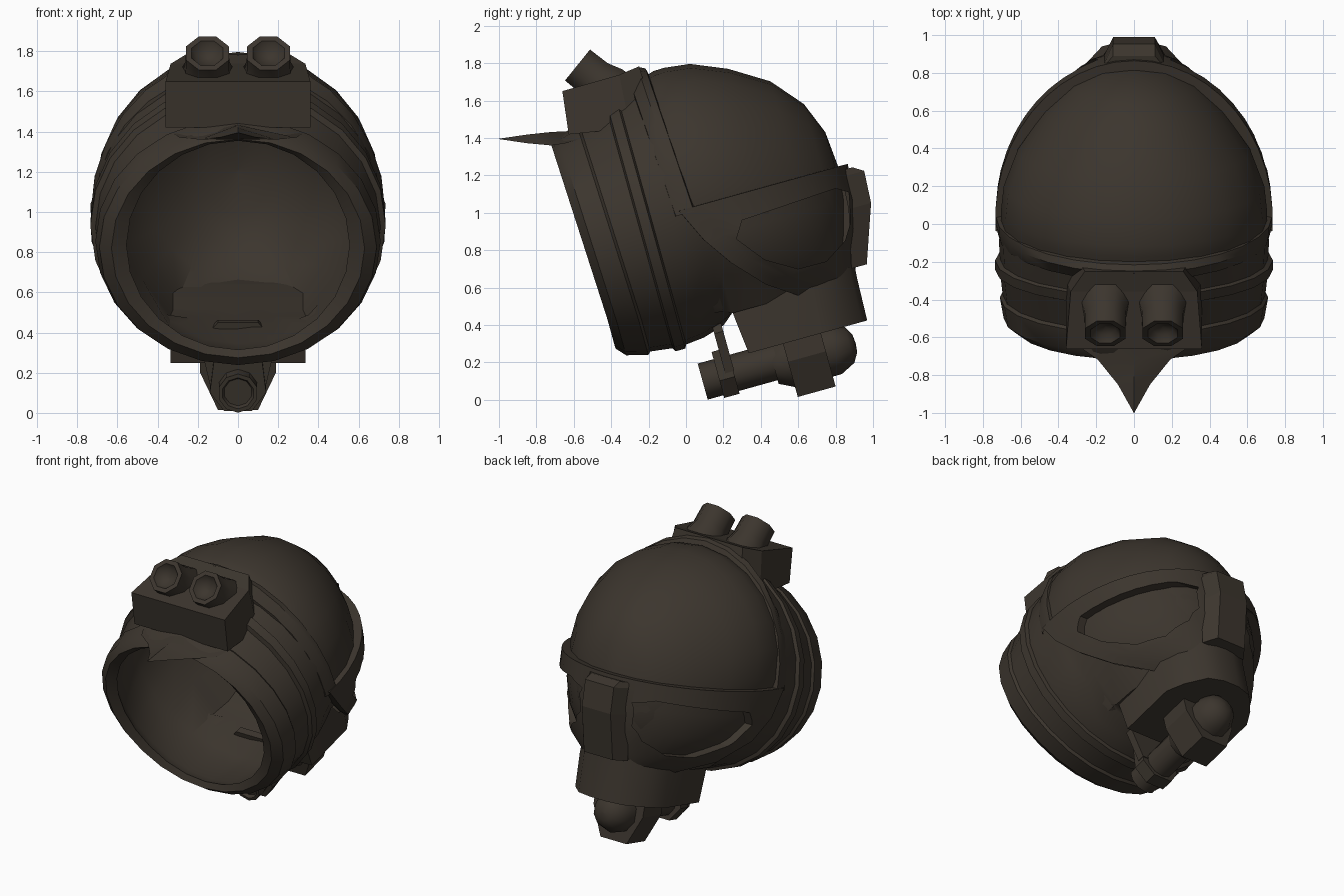
import bpy, bmesh
from math import sin, cos, asin, pi, radians
from mathutils import Matrix, Vector

if "Cube" in bpy.data.objects:
    bpy.data.objects.remove(bpy.data.objects["Cube"], do_unlink=True)

mat = bpy.data.materials.new("dark brown")
mat.use_nodes = True
COLOR = (0.045, 0.036, 0.027, 1)
mat.diffuse_color = COLOR
mat.node_tree.nodes["Principled BSDF"].inputs["Base Color"].default_value = COLOR

# The helmet is laid out upright, then tipped back by this rotation
TILT = Matrix.Rotation(radians(15.5), 4, 'X')


def finish(name, bm, tilt=True):
    bmesh.ops.remove_doubles(bm, verts=bm.verts, dist=1e-5)
    bmesh.ops.recalc_face_normals(bm, faces=bm.faces)
    if tilt:
        bm.transform(TILT)
    me = bpy.data.meshes.new(name)
    bm.to_mesh(me)
    bm.free()
    me.materials.append(mat)
    ob = bpy.data.objects.new(name, me)
    bpy.context.collection.objects.link(ob)
    return ob


def smooth(ob, angle=32):
    bpy.ops.object.select_all(action='DESELECT')
    ob.select_set(True)
    bpy.context.view_layer.objects.active = ob
    for m in list(ob.modifiers):
        bpy.ops.object.modifier_apply(modifier=m.name)
    bpy.ops.object.shade_smooth_by_angle(angle=radians(angle))
    return ob


def loft(name, rings, closed=True, caps=False, tilt=True):
    """Skin a list of equal-length point rings."""
    bm = bmesh.new()
    rows = [[bm.verts.new(p) for p in r] for r in rings]
    n = len(rows[0])
    for a, b in zip(rows, rows[1:]):
        for i in range(n if closed else n - 1):
            j = (i + 1) % n
            bm.faces.new((a[i], a[j], b[j], b[i]))
    if caps:
        bm.faces.new(rows[0])
        bm.faces.new(rows[-1])
    return finish(name, bm, tilt)


def oval(y, rx, zb, zt, n=24):
    """Cross-section ring: the rim leans forward, the jaw is flattened."""
    zc, rz = (zb + zt) / 2, (zt - zb) / 2
    ring = []
    for i in range(n):
        a = 2 * pi * i / n
        x, z = rx * cos(a), zc + rz * sin(a)
        lean = .04 * max(0, sin(a) + .7) / 1.7 if y < -.1 else 0
        if .32 < y < .75 and sin(a) < 0 and abs(x) < .37:
            z = zb
        ring.append((x, y - lean, z))
    return ring


def prism(name, outline, x0, x1):
    """Side outline (y, z) extruded across x."""
    return loft(name, [[(x, y, z) for y, z in outline] for x in (x0, x1)], caps=True)


def turned(name, base, axis, profile, n=8, tilt=True):
    """Revolve (distance, radius) pairs about an axis."""
    rot = Vector(axis).to_track_quat('Z', 'Y').to_matrix()
    rings = [[Vector(base) + rot @ Vector((r * cos(2 * pi * (i + .5) / n), r * sin(2 * pi * (i + .5) / n), t))
              for i in range(n)] for t, r in profile]
    return smooth(loft(name, rings, caps=True, tilt=tilt), 50)


# Hollow head shell: inner cavity, rim, raised band, rounded crown
E = 0.001
shell = [(1.09, E, .95, .95 + E), (1.07, .16, .73, 1.17), (1.0, .30, .58, 1.34), (.86, .46, .45, 1.50),
         (.67, .60, .40, 1.62), (.36, .675, .40, 1.71), (.1, .68, .33, 1.64), (0, .67, .33, 1.58),
         (-.2, .60, .37, 1.51), (-.25, .57, .39, 1.50), (-.265, .555, .40, 1.49),
         (-.29, .63, .365, 1.505), (-.245, .69, .315, 1.54), (-.13, .71, .285, 1.57), (-.115, .695, .30, 1.56),
         (.005, .71, .285, 1.63), (.015, .735, .265, 1.66), (.07, .735, .265, 1.68), (.08, .71, .285, 1.67),
         (.18, .715, .295, 1.70), (.30, .705, .33, 1.74), (.36, .705, .38, 1.742), (.5, .69, .38, 1.725),
         (.69, .615, .38, 1.645), (.89, .47, .42, 1.52), (1.03, .32, .55, 1.355), (1.1, .17, .72, 1.18),
         (1.12, E, .95, .95 + E)]
smooth(loft("head_shell", [oval(*s) for s in shell], caps=True))

# Face mask: half-oval plan sections (height, half width, reach, start)
LEVELS = [(.985, .735, 1.17, .23), (.8, .73, 1.165, .32), (.65, .69, 1.13, .43),
          (.5, .58, 1.08, .58), (.4, .42, 1.05, .74)]


def mask_rows(inset, n=24):
    rows = []
    for z, rx, front, start in LEVELS:
        a0 = asin((start - .3) / (front - .3))
        rows.append([((rx - inset) * cos(a), .3 + (front - .3 - inset) * sin(a), z)
                     for a in (a0 + (pi - 2 * a0) * i / n for i in range(n + 1))])
    return rows


mask = loft("face_mask", mask_rows(.03), closed=False)
sol = mask.modifiers.new("thickness", 'SOLIDIFY')
sol.thickness, sol.offset = .06, 0
smooth(loft("eye_lining", mask_rows(.055), closed=False))

# Eye openings
EYE = [(.27, .86), (.30, .96), (.80, 1.13), (.87, 1.11), (.88, .95), (.85, .85), (.75, .74), (.6, .7), (.42, .75)]
inv = TILT.inverted()
eye_local = [(inv @ Vector((0, y, z))).yz for y, z in EYE]
for side in (1, -1):
    cutter = prism("eye_cutter", eye_local, side * .14, side * 1.0)
    cutter.hide_render = True
    cut = mask.modifiers.new("eye", 'BOOLEAN')
    cut.operation, cut.object, cut.solver = 'DIFFERENCE', cutter, 'EXACT'
    smooth(mask)
    bpy.data.objects.remove(cutter, do_unlink=True)

# Raised arch along the front edge of the crown
arch = []
for y, r, top in [(.16, .69, 1.68), (.165, .72, 1.725), (.225, .732, 1.785), (.265, .732, 1.765), (.275, .69, 1.72)]:
    arch.append([(r * cos(pi * i / 14), y + .045 * (1 - sin(pi * i / 14)), .96 + (top - .96) * sin(pi * i / 14))
                 for i in range(15)])
smooth(loft("crown_arch", arch, closed=False))

# Nose ridge with flared sides
ridge = [(1.12, 1.19, .96), (1.12, 1.245, .925), (1.11, 1.235, .75), (1.04, 1.125, .44)]
loft("nose_ridge", [[(-.17, back, z), (-.11, y, z), (.11, y, z), (.17, back, z)] for back, y, z in ridge], caps=True)


# Muzzle: rounded box below the mask, with side plates
def muzzle_plan(z, back, mid, front):
    half = [(.335, back), (.335, mid), (.275, mid + .11), (.17, front - .03), (.06, front)]
    return [(x, y, z) for x, y in half] + [(-x, y, z) for x, y in reversed(half)]


smooth(loft("muzzle", [muzzle_plan(.45, .77, .79, 1.06), muzzle_plan(.38, .365, .80, 1.055),
                       muzzle_plan(.15, .39, .79, 1.047)], caps=True), 40)

# Breathing canister under the chin
turned("canister_tube", (0, .112, .07), (0, 1, 0),
       [(.02, E), (.02, .07), (0, .08), (0, .1), (.5, .1)], n=10)
turned("canister_end", (0, .5, .05), (0, 1, 0),
       [(0, .1), (.08, .14), (.34, .14), (.42, .1), (.45, .05), (.455, E)], n=10)


def bracket(name, y0, y1, half):
    outline = half + [(-x, z) for x, z in reversed(half)]
    loft(name, [[(x, y, z) for x, z in outline] for y in (y0, y1)], caps=True)


bracket("rear_bracket", .58, .79, [(.19, .25), (.19, .05), (.1, -.145)])
bracket("front_clip", .2, .285, [(.12, .21), (.14, .05), (.07, -.045)])
bracket("clip_strap", .24, .29, [(.1, .40), (.19, .30), (.14, .08)])

# Lamp mount on the brow, narrowing back into the arch
mount = [(-.225, -.196, .36, .36, 1.535, 1.767), (.1, .12, .36, .335, 1.48, 1.77), (.24, .235, .30, .26, 1.55, 1.785)]
loft("lamp_mount", [[(-wb, yb, zb), (wb, yb, zb), (wt, yt, zt), (-wt, yt, zt)]
                    for yb, yt, wb, wt, zb, zt in mount], caps=True)

# Twin lamps with hollow faces
for side, name in ((1, "left_lamp"), (-1, "right_lamp")):
    turned(name, (side * .152, -.58, 1.79), (0, -.78, .63),
           [(-.05, E), (-.04, .06), (0, .085), (0, .115), (-.12, .118), (-.2, .143), (-.3, .15)], tilt=False)

# Thin pointed spike on the upper rim
spike = [(-.58, .32, 1.39, 1.44), (-.65, .29, 1.37, 1.435), (-.72, .19, 1.36, 1.432),
         (-.85, .085, 1.372, 1.418), (-1, E, 1.394, 1.396)]
smooth(loft("rim_spike", [[(-w, y, zb), (0, y, zb), (w, y, zb), (0, y, zt)]
                          for y, w, zb, zt in spike], caps=True, tilt=False))
